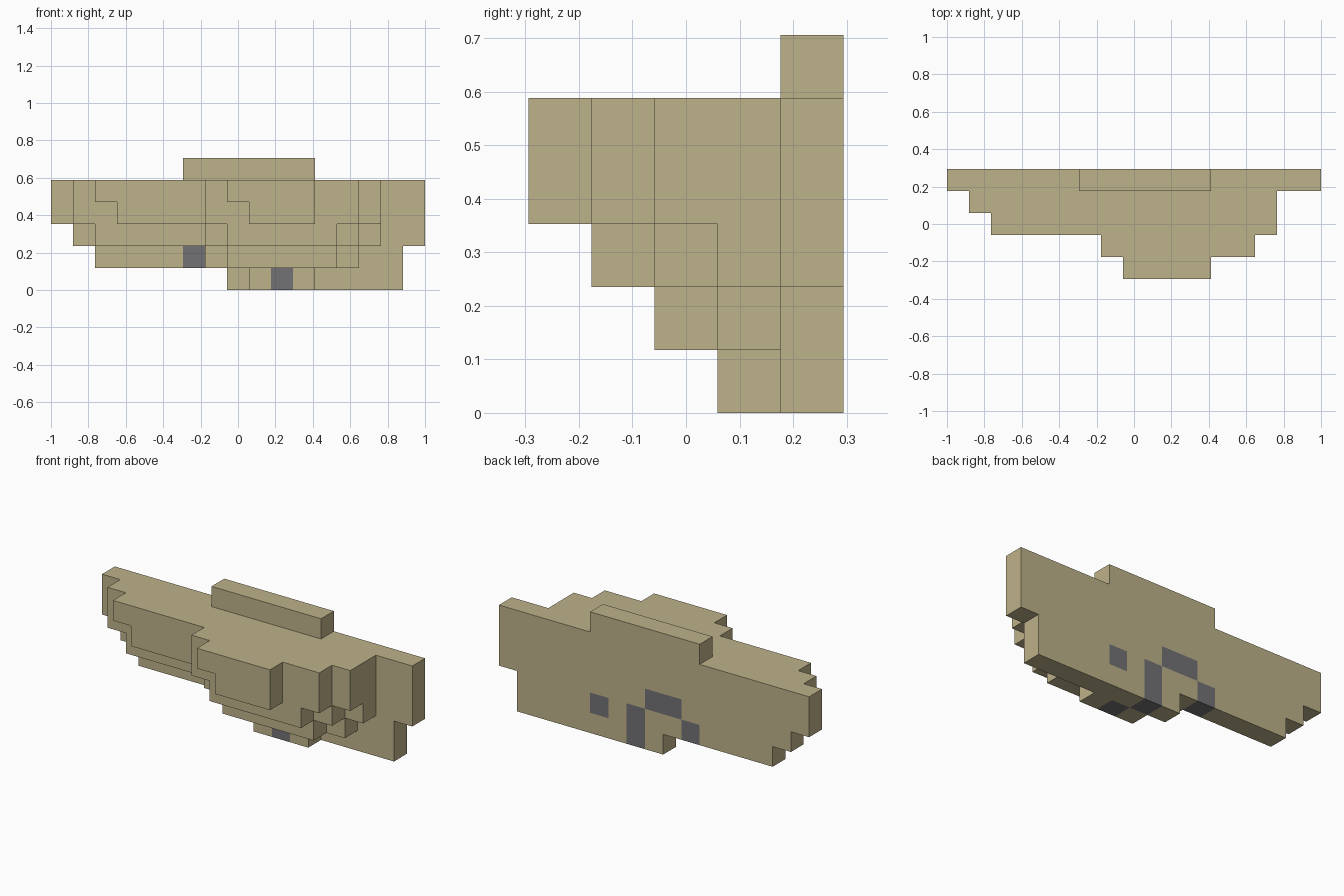
import bpy
import bmesh
from math import radians
from mathutils import Vector

cube = bpy.data.objects.get("Cube")
if cube:
    bpy.data.objects.remove(cube, do_unlink=True)

U = 2 / 17                          # edge of one block
ORIGIN = Vector((-1, -2.5 * U, 0))


def material(name, rgb):
    m = bpy.data.materials.new(name)
    m.use_nodes = True
    m.diffuse_color = (*rgb, 1)
    m.node_tree.nodes["Principled BSDF"].inputs["Base Color"].default_value = (*rgb, 1)
    return m


MATERIALS = [material("sandy_tan", (0.515, 0.445, 0.254)),
             material("stone_grey", (0.171, 0.171, 0.181))]

# Slabs from front to back; each row is height: (first column, end column)
SLABS = {
    "front_ledge": {3: (9, 12), 4: (8, 12)},
    "second_slab": {2: (8, 13), 3: (7, 14), 4: (7, 14)},
    "middle_slab": {1: (8, 13), 2: (7, 14), 3: (3, 15), 4: (2, 15)},
    "fourth_slab": {0: (9, 12), 1: (7, 14), 2: (2, 15), 3: (1, 15), 4: (1, 15)},
    "back_wall": {0: (8, 16), 1: (2, 16), 2: (1, 17), 3: (0, 17), 4: (0, 17), 5: (6, 12)},
}

# Grey stone blocks set in the two rear slabs: (column, depth, height)
STONES = {(6, 4, 1), (11, 4, 1), (9, 4, 0), (9, 4, 1), (7, 4, 2), (8, 4, 2), (10, 3, 0)}

layers = {name: {(x, y, z) for z, (a, b) in rows.items() for x in range(a, b)}
          for y, (name, rows) in enumerate(SLABS.items())}
solid = set().union(*layers.values())


def build_slab(name, cells):
    """Make the exposed faces of one slab of blocks, then merge flat areas."""
    bm = bmesh.new()
    for cell in sorted(cells):
        centre = Vector(cell) + Vector((0.5, 0.5, 0.5))
        for axis in range(3):
            for side in (-1, 1):
                n = Vector((0, 0, 0))
                n[axis] = side
                if tuple(int(c) for c in Vector(cell) + n) in solid:
                    continue
                a = Vector((0, 0, 0))
                a[(axis + 1) % 3] = 0.5
                b = n.cross(a)
                mid = centre + n / 2
                corners = (mid - a - b, mid + a - b, mid + a + b, mid - a + b)
                face = bm.faces.new([bm.verts.new(ORIGIN + c * U) for c in corners])
                face.material_index = int(cell in STONES)
    bmesh.ops.remove_doubles(bm, verts=bm.verts, dist=U / 100)
    bmesh.ops.dissolve_limit(bm, angle_limit=radians(1), verts=bm.verts,
                             edges=bm.edges, delimit={'MATERIAL'})
    mesh = bpy.data.meshes.new(name)
    bm.to_mesh(mesh)
    bm.free()
    for m in MATERIALS:
        mesh.materials.append(m)
    bpy.context.collection.objects.link(bpy.data.objects.new(name, mesh))


for slab_name, slab_cells in layers.items():
    build_slab(slab_name, slab_cells)
